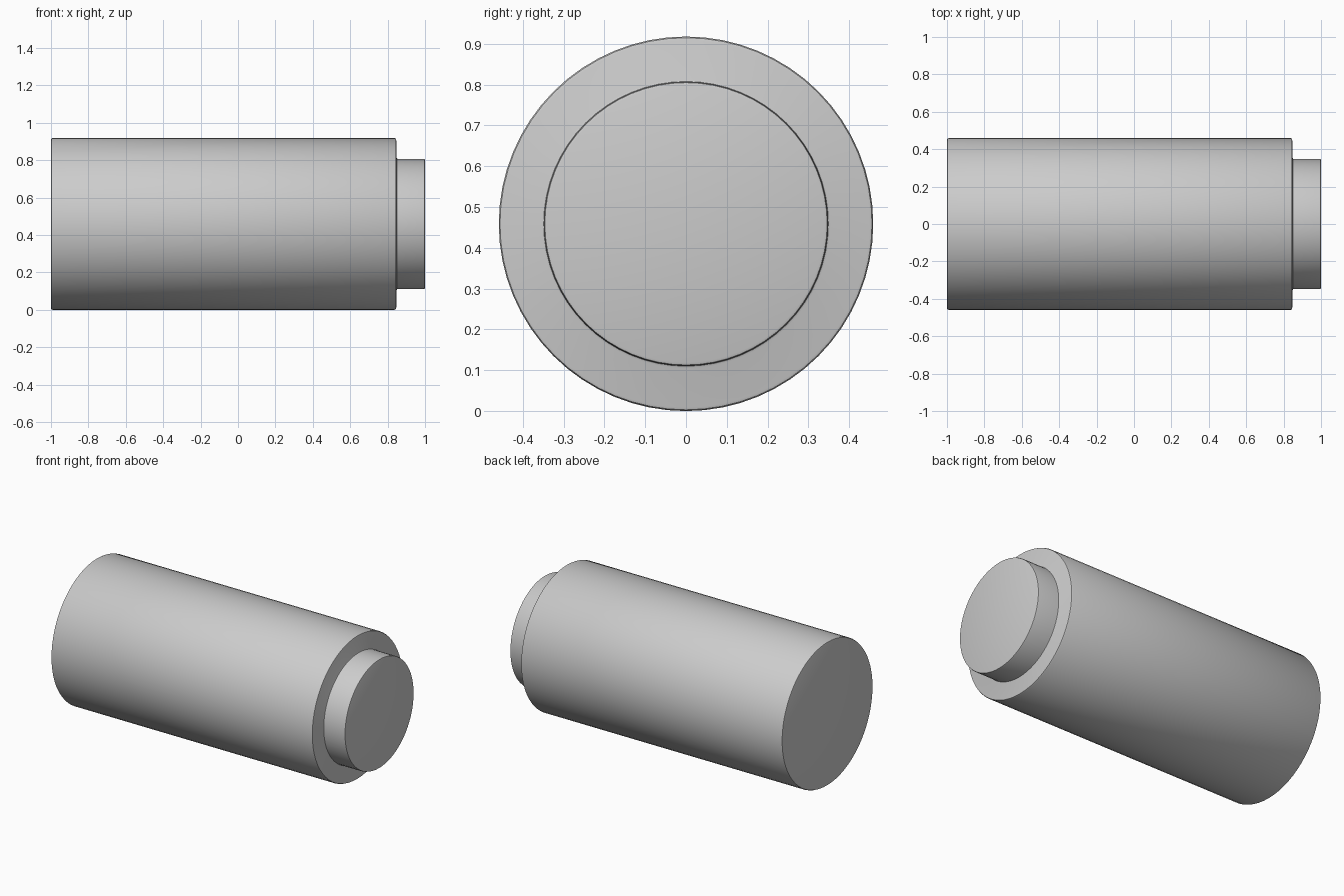
import bpy, bmesh, math

if "Cube" in bpy.data.objects:
    bpy.data.objects.remove(bpy.data.objects["Cube"])

SIDES = 64
AXIS_Z = 0.459


def lathe_x(name, profile):
    """Revolve (x, radius) points around the horizontal axis and cap both ends."""
    bm = bmesh.new()
    rings = []
    for x, r in profile:
        ring = []
        for i in range(SIDES):
            a = 2 * math.pi * i / SIDES
            ring.append(bm.verts.new((x, r * math.sin(a), AXIS_Z + r * math.cos(a))))
        rings.append(ring)
    for a, b in zip(rings, rings[1:]):
        for i in range(SIDES):
            j = (i + 1) % SIDES
            bm.faces.new((a[i], a[j], b[j], b[i]))
    bm.faces.new(rings[0])
    bm.faces.new(rings[-1])
    bmesh.ops.recalc_face_normals(bm, faces=bm.faces)
    mesh = bpy.data.meshes.new(name)
    bm.to_mesh(mesh)
    bm.free()
    obj = bpy.data.objects.new(name, mesh)
    bpy.context.collection.objects.link(obj)
    bpy.context.view_layer.objects.active = obj
    obj.select_set(True)
    bpy.ops.object.shade_smooth_by_angle(angle=math.radians(30))
    obj.select_set(False)
    return obj


# Long barrel, stepped shoulder and short end cap, with tiny softened rims
lathe_x("stepped_cylinder", [
    (-1.0, 0.45), (-0.998, 0.456), (-0.992, 0.459),
    (0.838, 0.459), (0.844, 0.456), (0.846, 0.45),
    (0.848, 0.354), (0.850, 0.349), (0.856, 0.348),
    (0.992, 0.348), (0.998, 0.346), (1.0, 0.340),
])
